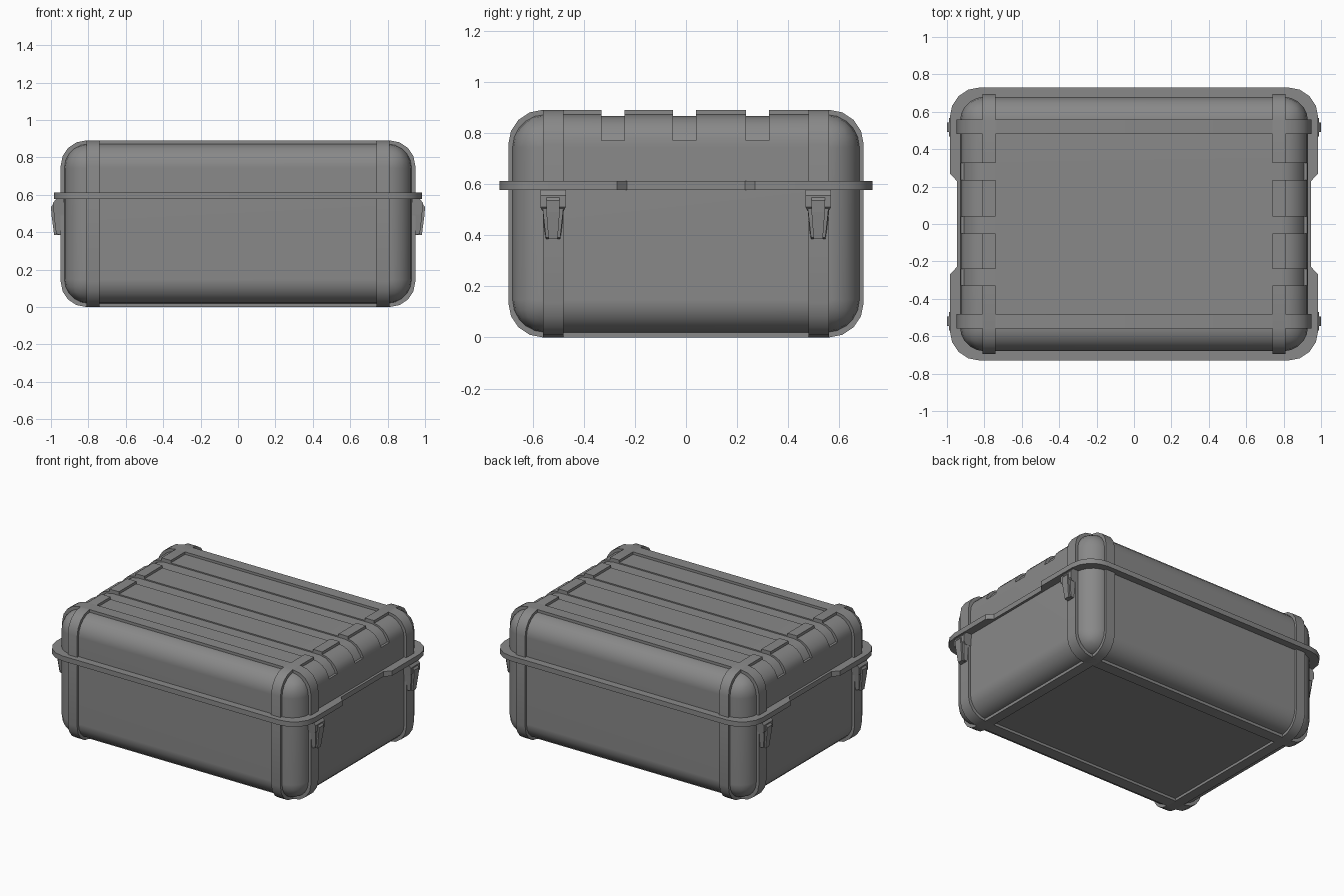
import bpy, bmesh, math
from mathutils import Vector

if "Cube" in bpy.data.objects:
    bpy.data.objects.remove(bpy.data.objects["Cube"])

grey = bpy.data.materials.new("case_grey")
grey.use_nodes = True
COLOUR = (0.25, 0.25, 0.25, 1)
grey.diffuse_color = COLOUR
grey.node_tree.nodes["Principled BSDF"].inputs["Base Color"].default_value = COLOUR

AXES = {"x": lambda u, v, d: (d, u, v),
        "y": lambda u, v, d: (u, d, v),
        "z": lambda u, v, d: (u, v, d)}


def finish(name, bm):
    bmesh.ops.recalc_face_normals(bm, faces=bm.faces)
    mesh = bpy.data.meshes.new(name)
    bm.to_mesh(mesh)
    bm.free()
    mesh.materials.append(grey)
    obj = bpy.data.objects.new(name, mesh)
    bpy.context.collection.objects.link(obj)
    return obj


def activate(obj):
    bpy.ops.object.select_all(action="DESELECT")
    obj.select_set(True)
    bpy.context.view_layer.objects.active = obj


def smooth(obj):
    activate(obj)
    bpy.ops.object.shade_smooth_by_angle(angle=math.radians(35))


def round_rect(hu, v0, v1, r, steps=4):
    """Rounded rectangle, counter-clockwise from the right side."""
    pts = []
    corners = [(hu - r, v1 - r), (r - hu, v1 - r), (r - hu, v0 + r), (hu - r, v0 + r)]
    for i, (cu, cv) in enumerate(corners):
        for k in range(steps + 1):
            a = math.pi / 2 * (i + k / steps)
            pts.append((cu + r * math.cos(a), cv + r * math.sin(a)))
    return pts


def prism(name, pts, axis, d0, d1, widths=None):
    """Extrude an outline; optional half widths taper it point by point."""
    bm = bmesh.new()
    widths = widths or [None] * len(pts)
    mid = (d0 + d1) / 2
    sides = []
    for s, d in ((-1, d0), (1, d1)):
        sides.append([bm.verts.new(AXES[axis](u, v, d if w is None else mid + s * w))
                      for (u, v), w in zip(pts, widths)])
    for loop in sides:
        bm.faces.new(loop)
    n = len(pts)
    for i in range(n):
        j = (i + 1) % n
        bm.faces.new((sides[0][i], sides[0][j], sides[1][j], sides[1][i]))
    return finish(name, bm)


def hoop(name, outer, inner, axis, d0, d1):
    """Closed band between two matching outlines."""
    bm = bmesh.new()
    loops = [[bm.verts.new(AXES[axis](u, v, d)) for u, v in pts]
             for pts, d in ((outer, d0), (outer, d1), (inner, d1), (inner, d0))]
    n = len(outer)
    for a in range(4):
        p, q = loops[a], loops[(a + 1) % 4]
        for i in range(n):
            j = (i + 1) % n
            bm.faces.new((p[i], p[j], q[j], q[i]))
    return finish(name, bm)


def cut(target, cutters):
    activate(target)
    for c in cutters:
        mod = target.modifiers.new("groove", "BOOLEAN")
        mod.operation, mod.solver, mod.object = "DIFFERENCE", "EXACT", c
        bpy.ops.object.modifier_apply(modifier=mod.name)


# Rounded case shell
bm = bmesh.new()
bmesh.ops.create_cube(bm, size=1)
for v in bm.verts:
    v.co = Vector((v.co.x * 1.86, v.co.y * 1.36, v.co.z * 0.855 + 0.4455))
bmesh.ops.bevel(bm, geom=bm.edges[:], offset=0.13, segments=5, profile=0.5, affect="EDGES")
body = finish("case_body", bm)

# Cutters for the three grooves over the lid
arc = [p for p in round_rect(0.912, 0.1, 0.865, 0.125) if p[1] > 0.77]
outline = ([(0.91, 0.77)] + arc + [(-0.91, 0.77)]
           + [(-1.1, 0.77), (-1.1, 1.1), (1.1, 1.1), (1.1, 0.77)])
cutters = []
for y in (-0.285, -0.005, 0.28):
    c = prism("groove_cutter", outline, "y", y - 0.045, y + 0.045)
    c.hide_render = True
    cutters.append(c)
cut(body, cutters)
smooth(body)
weighted = body.modifiers.new("weighted_normals", "WEIGHTED_NORMAL")
weighted.keep_sharp = True

# Raised bands wrapping the case in both directions
for s, side in ((1, "left"), (-1, "right")):
    band = hoop(side + "_band", round_rect(0.695, 0, 0.89, 0.135),
                round_rect(0.655, 0.04, 0.85, 0.1), "x", s * 0.775 - 0.035, s * 0.775 + 0.035)
    cut(band, cutters)
    smooth(band)
for s, side in ((1, "back"), (-1, "front")):
    band = hoop(side + "_band", round_rect(0.948, 0, 0.89, 0.135),
                round_rect(0.9, 0.04, 0.85, 0.1), "y", s * 0.52 - 0.04, s * 0.52 + 0.04)
    smooth(band)
for c in cutters:
    bpy.data.objects.remove(c)

# Flange between lid and base, waisted at both ends
rim = round_rect(0.985, -0.73, 0.73, 0.16)
waist = [(0.985, 0.27), (0.947, 0.23), (0.947, -0.23), (0.985, -0.27)]
half = len(rim) // 2
rim = rim[:half] + [(-u, v) for u, v in waist] + rim[half:] + [(u, -v) for u, v in waist]
smooth(prism("lid_flange", rim, "z", 0.577, 0.612))

# Latches: wide head, tapering lever and a raised centre rib
head = [(0.93, 0.578), (0.972, 0.578), (0.99, 0.555), (0.99, 0.51), (0.975, 0.495), (0.93, 0.495)]
lever = [(0.93, 0.52), (0.985, 0.52), (0.981, 0.46), (0.972, 0.39), (0.95, 0.385), (0.93, 0.43)]
rib = [(0.95, 0.565), (0.975, 0.565), (1.0, 0.535), (0.997, 0.49), (0.983, 0.385), (0.95, 0.385)]
for sx, end in ((1, "left"), (-1, "right")):
    for y, side in ((0.517, "back"), (-0.52, "front")):
        tag = side + "_" + end + "_latch_"
        for part, pts, w in (("head", head, [0.05] * 4 + [0.042] * 2),
                             ("lever", lever, [0.042, 0.042, 0.036, 0.028, 0.028, 0.036]),
                             ("rib", rib, [0.026] * 4 + [0.018] * 2)):
            prism(tag + part, [(sx * u, v) for u, v in pts], "y", y, y, w)
